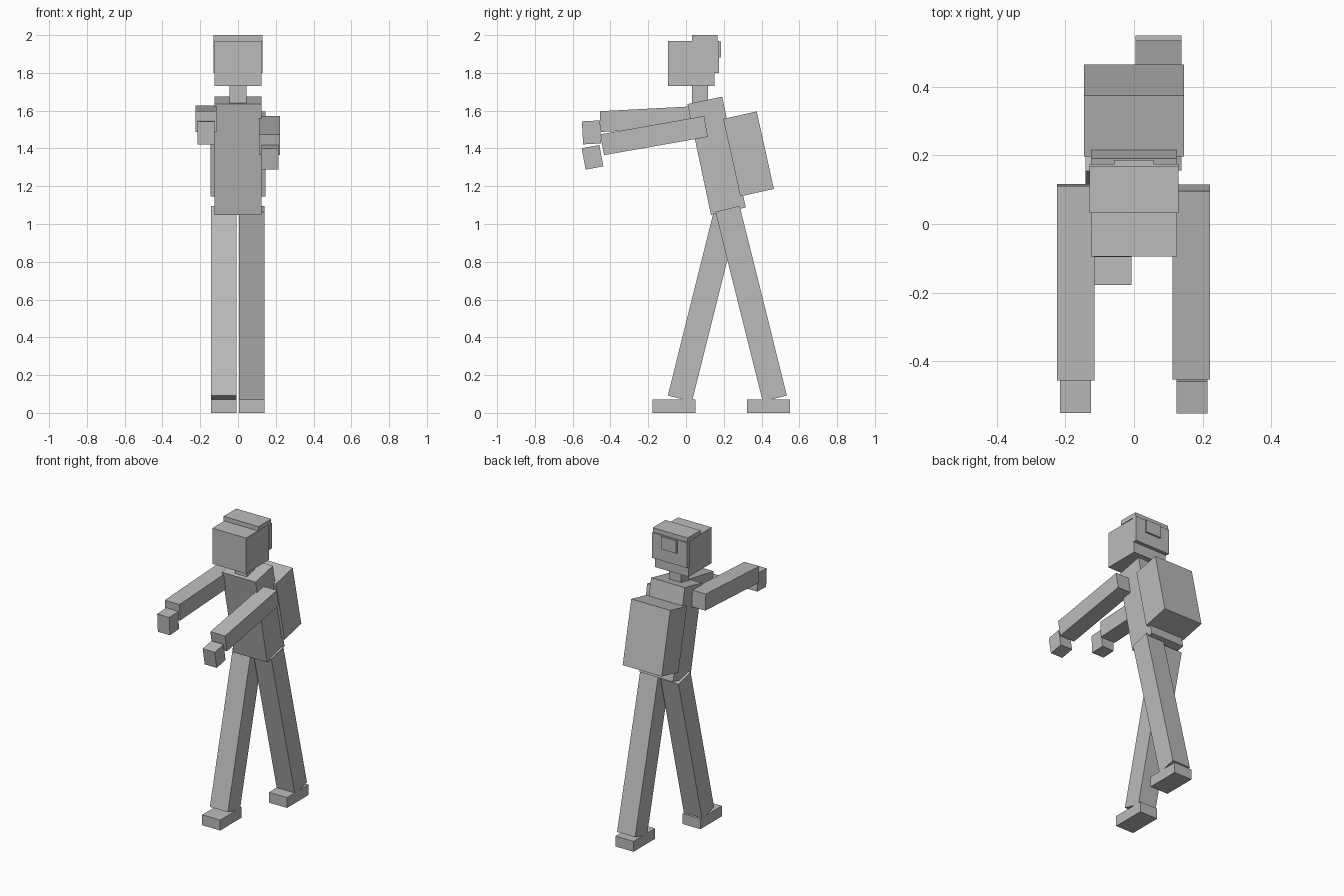
import bpy
from math import radians

default = bpy.data.objects.get("Cube")
if default:
    bpy.data.objects.remove(default, do_unlink=True)

GREY = (0.5, 0.5, 0.5, 1)
mat = bpy.data.materials.new("plain grey")
mat.use_nodes = True
mat.diffuse_color = GREY
mat.node_tree.nodes["Principled BSDF"].inputs["Base Color"].default_value = GREY


def block(name, centre, size, tilt=0):
    """Box with a forward or backward tilt in degrees about the x axis."""
    bpy.ops.mesh.primitive_cube_add(size=1, location=centre,
                                    rotation=(radians(tilt), 0, 0))
    ob = bpy.context.object
    ob.name = name
    ob.scale = size
    bpy.ops.object.transform_apply(location=False, rotation=False, scale=True)
    ob.data.materials.append(mat)
    return ob


# Head with cap, rear panel and buckle
block("head", (0, 0.028, 1.85), (0.25, 0.245, 0.24))
block("cap_top", (0, 0.1, 1.985), (0.26, 0.135, 0.03))
block("cap_back", (0, 0.16, 1.885), (0.26, 0.03, 0.17))
block("cap_buckle", (0, 0.178, 1.925), (0.115, 0.016, 0.085))
block("neck", (0, 0.073, 1.68), (0.088, 0.085, 0.11))

# Leaning torso and backpack
block("torso", (0, 0.162, 1.361), (0.25, 0.188, 0.6), 12)
block("backpack", (0, 0.331, 1.371), (0.29, 0.182, 0.42), 12.5)

# Arms reaching forward at different heights
block("right_arm", (-0.17, -0.17, 1.557), (0.11, 0.568, 0.11), 3)
block("right_hand", (-0.17, -0.5, 1.485), (0.09, 0.096, 0.122), 3)
block("left_arm", (0.167, -0.169, 1.468), (0.11, 0.558, 0.112), 10)
block("left_hand", (0.169, -0.495, 1.353), (0.09, 0.095, 0.115), 10.5)

# Striding legs and flat feet
for side, x, leg_y, foot_y, tilt in (("right", -0.075, 0.093, -0.064, -14),
                                     ("left", 0.072, 0.345, 0.436, 14)):
    block(side + "_leg", (x, leg_y, 0.578), (0.134, 0.132, 1.035), tilt)
    block(side + "_foot", (x, foot_y, 0.035), (0.134, 0.228, 0.07))
